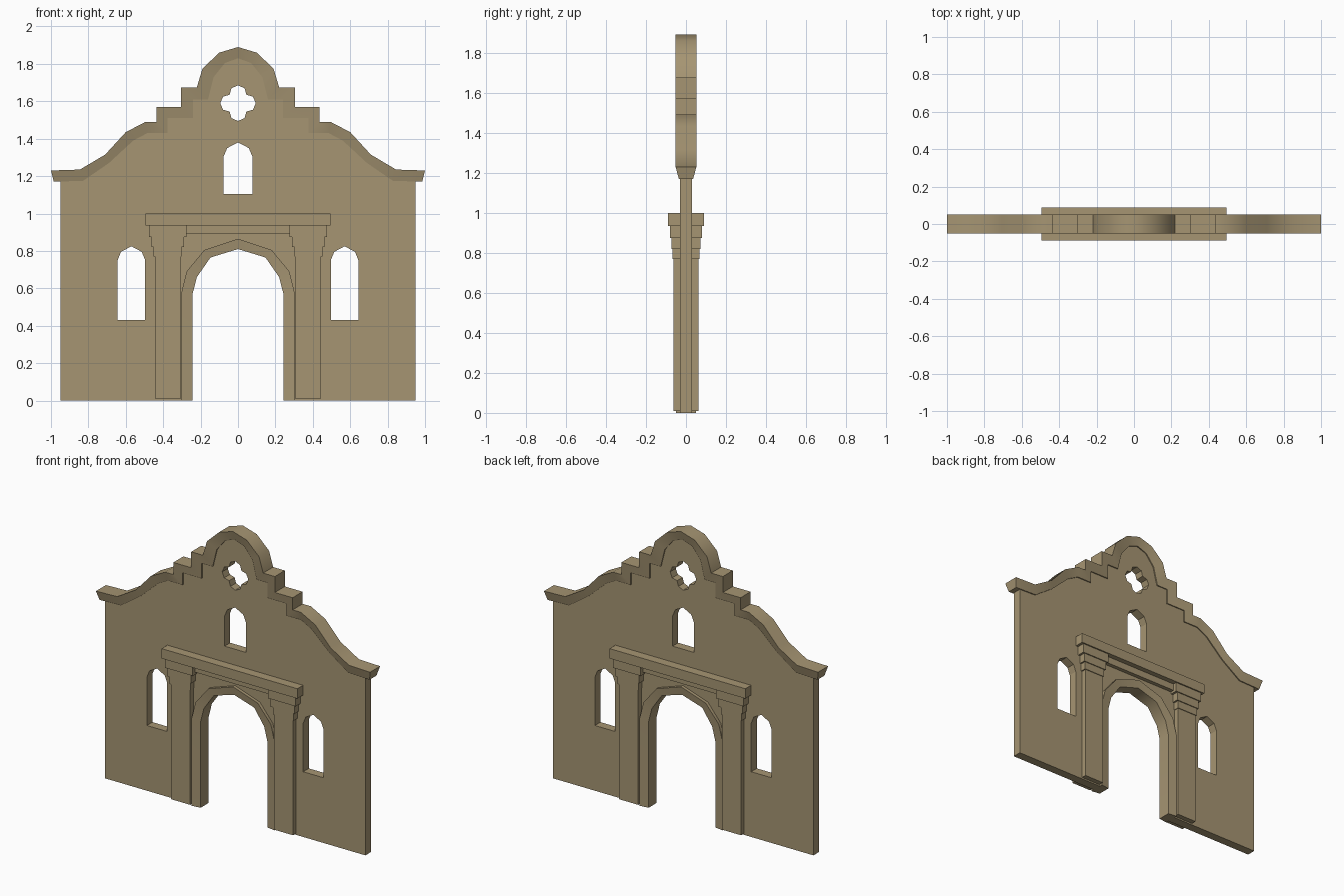
import bpy
import bmesh
import math

cube = bpy.data.objects.get("Cube")
if cube:
    bpy.data.objects.remove(cube, do_unlink=True)

COLOUR = (0.38, 0.30, 0.17, 1.0)
stone = bpy.data.materials.new("sandstone")
stone.use_nodes = True
stone.diffuse_color = COLOUR
stone.node_tree.nodes["Principled BSDF"].inputs["Base Color"].default_value = COLOUR


def add_object(name, mesh):
    mesh.materials.clear()
    mesh.materials.append(stone)
    ob = bpy.data.objects.new(name, mesh)
    bpy.context.collection.objects.link(ob)
    return ob


def mirrored(half):
    """Half profile from the right end to the centre line, completed to the left."""
    return half + [(-x, z) for x, z in reversed(half[:-1])]


def box(name, x0, x1, z0, z1, depth):
    bm = bmesh.new()
    bmesh.ops.create_cube(bm, size=1)
    for v in bm.verts:
        v.co.x = x0 if v.co.x < 0 else x1
        v.co.y *= 2 * depth
        v.co.z = z0 if v.co.z < 0 else z1
    mesh = bpy.data.meshes.new(name)
    bm.to_mesh(mesh)
    bm.free()
    return add_object(name, mesh)


def moulding(name, outer, inner, outer_depth, inner_depth):
    """Four-sided band between two profiles, with closed ends."""
    bm = bmesh.new()
    rings = []
    for (ox, oz), (ix, iz) in zip(outer, inner):
        rings.append([bm.verts.new(p) for p in (
            (ox, -outer_depth, oz), (ox, outer_depth, oz),
            (ix, inner_depth, iz), (ix, -inner_depth, iz))])
    for a, b in zip(rings, rings[1:]):
        for i in range(4):
            j = (i + 1) % 4
            bm.faces.new((a[i], a[j], b[j], b[i]))
    bm.faces.new(rings[0])
    bm.faces.new(rings[-1])
    bmesh.ops.recalc_face_normals(bm, faces=bm.faces)
    mesh = bpy.data.meshes.new(name)
    bm.to_mesh(mesh)
    bm.free()
    ob = add_object(name, mesh)
    bpy.ops.object.select_all(action='DESELECT')
    ob.select_set(True)
    bpy.context.view_layer.objects.active = ob
    bpy.ops.object.shade_smooth_by_angle(angle=math.radians(40))
    return ob


def window(cx, half_width, sill, spring):
    """Outline of a round-headed opening."""
    w = half_width
    half = [(w, sill), (w, spring), (0.75 * w, spring + 0.045), (0, spring + 0.075)]
    return [(cx + x, z) for x, z in mirrored(half)]


def quatrefoil(cz):
    pts = []
    quarter = [(0, 0.095), (0.035, 0.08), (0.045, 0.045), (0.08, 0.035)]
    for _ in range(4):
        pts += [(x, cz + z) for x, z in quarter]
        quarter = [(z, -x) for x, z in quarter]
    return pts


def pierced_slab(name, outlines, depth):
    """Extruded flat outline; the further outlines become holes."""
    curve = bpy.data.curves.new(name + "_outline", 'CURVE')
    curve.dimensions = '2D'
    curve.fill_mode = 'BOTH'
    curve.extrude = depth
    for pts in outlines:
        spline = curve.splines.new('POLY')
        spline.points.add(len(pts) - 1)
        for p, (x, z) in zip(spline.points, pts):
            p.co = (x, z, 0, 1)
        spline.use_cyclic_u = True
        spline.use_smooth = False
    helper = bpy.data.objects.new(name + "_outline", curve)
    bpy.context.collection.objects.link(helper)
    graph = bpy.context.evaluated_depsgraph_get()
    mesh = bpy.data.meshes.new_from_object(helper.evaluated_get(graph))
    bpy.data.objects.remove(helper, do_unlink=True)
    bm = bmesh.new()
    bm.from_mesh(mesh)
    for v in bm.verts:
        v.co = (v.co.x, -v.co.z, v.co.y)
    bmesh.ops.remove_doubles(bm, verts=bm.verts, dist=0.0001)
    bmesh.ops.recalc_face_normals(bm, faces=bm.faces)
    for f in bm.faces:
        f.smooth = False
    bm.to_mesh(mesh)
    bm.free()
    return add_object(name, mesh)


# Profiles of the stepped gable and the doorway
gable_top = [(1.0, 1.23), (0.845, 1.235), (0.71, 1.315), (0.6, 1.435), (0.495, 1.49),
             (0.435, 1.49), (0.435, 1.57), (0.305, 1.57), (0.305, 1.675), (0.22, 1.675),
             (0.19, 1.775), (0.1, 1.86), (0, 1.89)]
gable_low = [(0.985, 1.17), (0.828, 1.175), (0.69, 1.27), (0.56, 1.39), (0.485, 1.43),
             (0.378, 1.43), (0.378, 1.51), (0.24, 1.51), (0.24, 1.61), (0.16, 1.61),
             (0.13, 1.73), (0.07, 1.805), (0, 1.83)]
arch_out = [(0.303, 0), (0.303, 0.575), (0.275, 0.69), (0.18, 0.805), (0, 0.865)]
arch_in = [(0.243, 0), (0.243, 0.57), (0.22, 0.66), (0.147, 0.765), (0, 0.81)]
arch_mid = [((a + c) / 2, (b + d) / 2) for (a, b), (c, d) in zip(arch_out, arch_in)]

# Wall, its top edge tucked inside the cornice
edge = [(0.95, 0), (0.95, 1.18)] + [(x, z + 0.01) for x, z in gable_low[1:]]
wall_outline = mirrored(edge) + mirrored(arch_mid)[::-1]
pierced_slab("wall", [wall_outline, window(0.57, 0.074, 0.43, 0.75),
                      window(-0.57, 0.074, 0.43, 0.75),
                      window(0, 0.077, 1.105, 1.305), quatrefoil(1.59)], 0.029)

# Cornice and arch surround
moulding("cornice", mirrored(gable_top), mirrored(gable_low), 0.052, 0.036)
moulding("arch_surround", mirrored(arch_out), mirrored(arch_in), 0.05, 0.042)

# Pilasters with stepped capitals on both sides of the door
tiers = [("pilaster", 0.305, 0.445, 0.01, 0.77, 0.062),
         ("lower_capital", 0.301, 0.453, 0.77, 0.82, 0.067),
         ("middle_capital", 0.29, 0.463, 0.82, 0.875, 0.073),
         ("upper_capital", 0.275, 0.477, 0.875, 0.935, 0.08)]
for name, x0, x1, z0, z1, depth in tiers:
    box("left_" + name, x0, x1, z0, z1, depth)
    box("right_" + name, -x1, -x0, z0, z1, depth)

# Entablature
box("frieze", -0.275, 0.275, 0.89, 0.935, 0.055)
box("lintel", -0.495, 0.495, 0.935, 1.0, 0.089)
